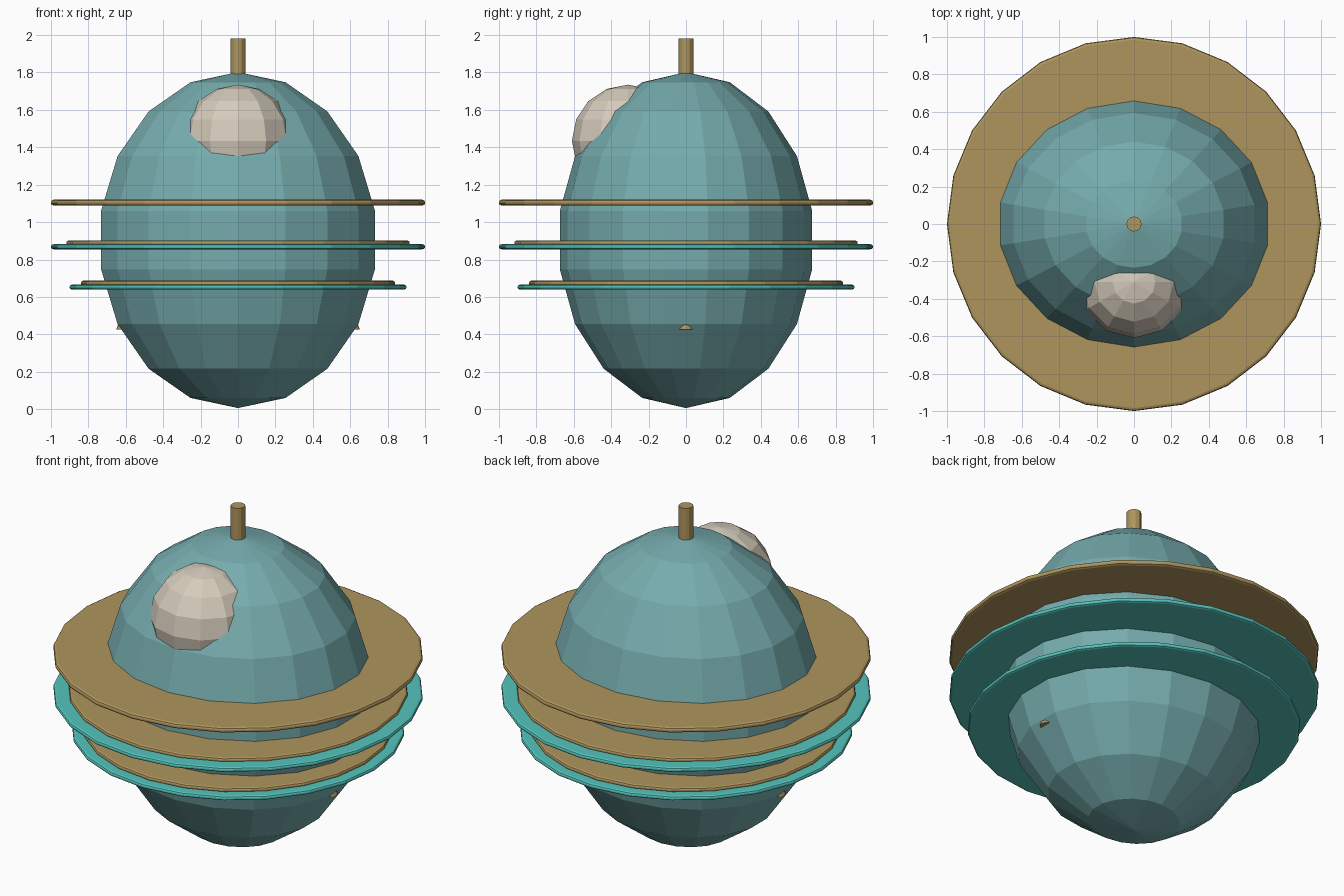
import bpy, bmesh
from math import sin, cos, pi

if "Cube" in bpy.data.objects:
    bpy.data.objects.remove(bpy.data.objects["Cube"])


def material(name, rgb):
    m = bpy.data.materials.new(name)
    m.diffuse_color = (*rgb, 1)
    m.use_nodes = True
    m.node_tree.nodes["Principled BSDF"].inputs["Base Color"].default_value = m.diffuse_color
    return m


SHELL = material("shell teal", (0.18, 0.41, 0.42))
AQUA = material("aqua", (0.09, 0.55, 0.50))
GOLD = material("gold", (0.43, 0.30, 0.11))
CREAM = material("cream", (0.67, 0.60, 0.50))


def lathe(name, profile, sides, mat, loc=(0, 0, 0), scale=(1, 1)):
    """Turn (radius, z) points, top to bottom, about z; radius 0 makes a pole."""
    bm = bmesh.new()
    rings = []
    for r, z in profile:
        n = 1 if r < 1e-6 else sides
        rings.append([bm.verts.new((r * scale[0] * cos(pi / 2 + 2 * pi * i / sides),
                                    r * scale[1] * sin(pi / 2 + 2 * pi * i / sides), z))
                      for i in range(n)])
    for a, b in zip(rings, rings[1:]):
        for i in range(sides):
            j = (i + 1) % sides
            quad = [a[i % len(a)], b[i % len(b)], b[j % len(b)], a[j % len(a)]]
            bm.faces.new(list(dict.fromkeys(quad)))
    for ring, top in ((rings[0], True), (rings[-1], False)):
        if len(ring) > 1:
            bm.faces.new(ring if top else ring[::-1])
    bmesh.ops.recalc_face_normals(bm, faces=bm.faces)
    me = bpy.data.meshes.new(name)
    bm.to_mesh(me)
    bm.free()
    me.materials.append(mat)
    ob = bpy.data.objects.new(name, me)
    ob.location = loc
    bpy.context.collection.objects.link(ob)
    return ob


def ball(name, rx, ry, rz, sides, rings, mat, loc):
    arc = [(sin(pi * k / rings), rz * cos(pi * k / rings)) for k in range(rings + 1)]
    return lathe(name, arc, sides, mat, loc, (rx, ry))


def disc(name, r, top, bottom, mat):
    b = (top - bottom) * 0.3
    return lathe(name, [(r - b * 1.6, top), (r - b * 0.4, top - b * 0.5), (r, top - b * 1.3),
                        (r, bottom + b * 1.3), (r - b * 0.4, bottom + b * 0.5),
                        (r - b * 1.6, bottom)], 24, mat)


# egg-shaped body and the window dome on its front
ball("body", 0.755, 0.685, 0.898, 18, 9, SHELL, (0, 0, 0.904))
ball("window_dome", 0.30, 0.30, 0.30, 12, 8, CREAM, (0, -0.31, 1.435))

# stacked flat discs around the body
disc("upper_disc", 1.00, 1.12, 1.088, GOLD)
disc("middle_disc_gold", 0.918, 0.902, 0.875, GOLD)
disc("middle_disc_aqua", 1.00, 0.882, 0.855, AQUA)
disc("lower_disc_gold", 0.84, 0.687, 0.660, GOLD)
disc("lower_disc_aqua", 0.90, 0.666, 0.639, AQUA)

# short rod on top
lathe("top_rod", [(0.04, 1.982), (0.04, 1.70)], 12, GOLD)

# small studs just breaking through the sides
for side, x in (("left", -1), ("right", 1)):
    lathe(side + "_stud", [(0.018, 0.034), (0.032, 0.02), (0.038, 0)], 12, GOLD,
          (x * 0.612, 0, 0.427))
